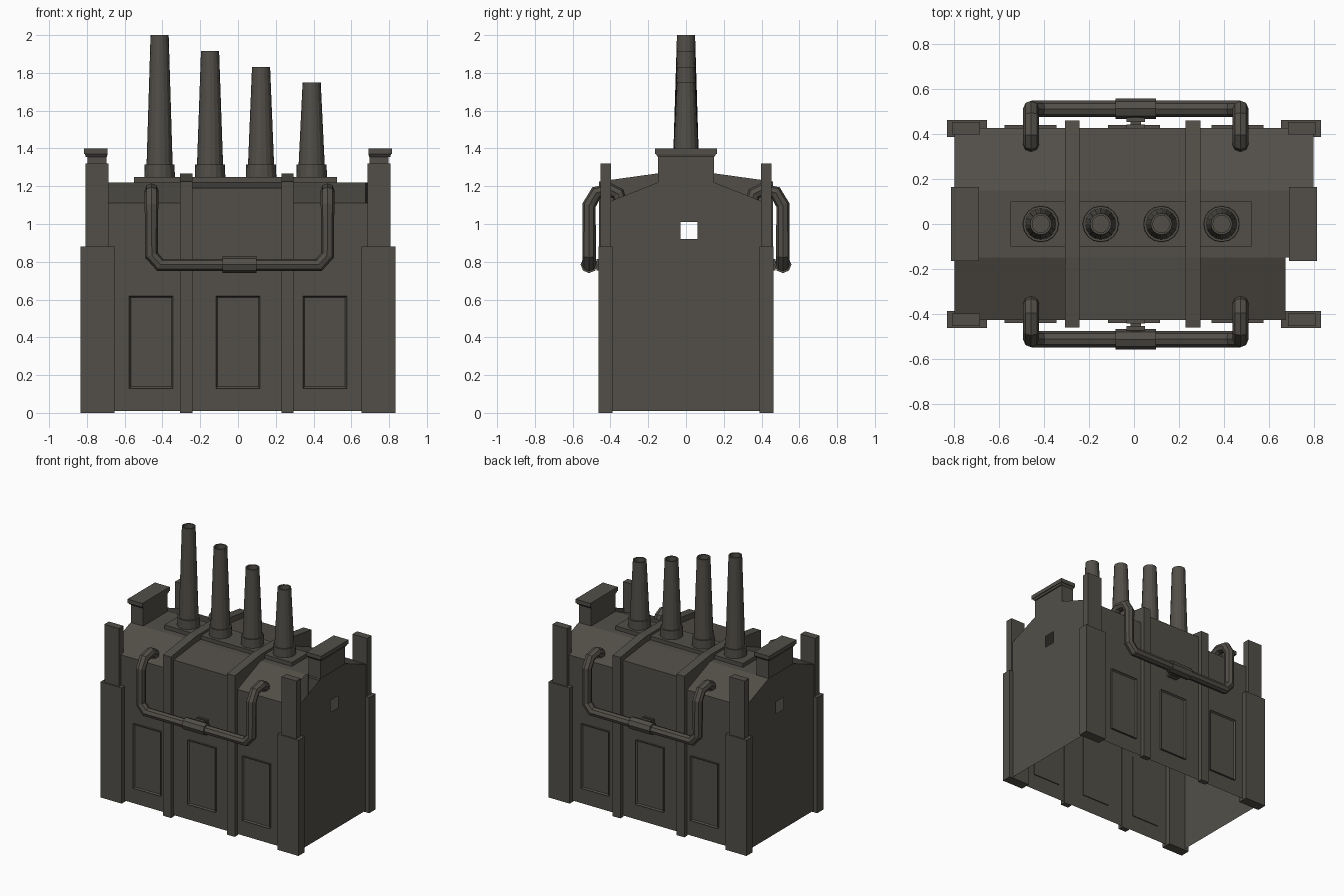
import bpy, bmesh, math
from mathutils import Vector

if "Cube" in bpy.data.objects:
    bpy.data.objects.remove(bpy.data.objects["Cube"])

mat = bpy.data.materials.new("dark_warm_grey")
mat.diffuse_color = (0.085, 0.078, 0.066, 1)
mat.use_nodes = True
mat.node_tree.nodes["Principled BSDF"].inputs["Base Color"].default_value = mat.diffuse_color


def finish(name, bm):
    me = bpy.data.meshes.new(name)
    bm.to_mesh(me)
    bm.free()
    me.materials.append(mat)
    ob = bpy.data.objects.new(name, me)
    bpy.context.collection.objects.link(ob)
    return ob


def box(name, x, y, z, bottom=1.0):
    """Box from (min, max) pairs; bottom scales the lower face."""
    bm = bmesh.new()
    bmesh.ops.create_cube(bm, size=1)
    c = Vector(((x[0] + x[1]) / 2, (y[0] + y[1]) / 2, (z[0] + z[1]) / 2))
    s = Vector((abs(x[1] - x[0]), abs(y[1] - y[0]), z[1] - z[0]))
    for v in bm.verts:
        k = bottom if v.co.z < 0 else 1
        v.co = c + Vector((v.co.x * s.x * k, v.co.y * s.y * k, v.co.z * s.z))
    return finish(name, bm)


def profile(half_width, base, eave, ridge):
    left = [(-half_width, base), (-half_width, eave), (-0.15, ridge)]
    return left + [(-y, z) for y, z in reversed(left)]


def sheet(name, prof, x0, x1, skip=()):
    """Open shell swept along x."""
    bm = bmesh.new()
    a = [bm.verts.new((x0, *p)) for p in prof]
    b = [bm.verts.new((x1, *p)) for p in prof]
    for i in range(len(prof) - 1):
        if i not in skip:
            bm.faces.new((a[i], b[i], b[i + 1], a[i + 1]))
    return finish(name, bm)


# Hollow walls and roof, lower end bays and a taller middle bay
low = profile(0.427, 0.01, 1.11, 1.22)
high = profile(0.427, 0.01, 1.19, 1.222)
sheet("middle_bay", high, -0.27, 0.265)
sheet("left_bay", low, -0.80, -0.27)
sheet("right_bay", low, 0.265, 0.675)
sheet("right_end_strip", low, 0.675, 0.80, skip=(1,))  # open roof patch

for side in (-1, 1):
    # Gable wall with a small square opening
    bm = bmesh.new()
    vs = [bm.verts.new((side * 0.80, *p)) for p in low]
    bm.faces.new(vs if side > 0 else vs[::-1])
    for co, no in (((0, -0.03, 0), (0, 1, 0)), ((0, 0.06, 0), (0, 1, 0)),
                   ((0, 0, 0.92), (0, 0, 1)), ((0, 0, 1.01), (0, 0, 1))):
        bmesh.ops.bisect_plane(bm, geom=bm.verts[:] + bm.edges[:] + bm.faces[:],
                               plane_co=co, plane_no=no)
    hole = []
    for f in bm.faces:
        c = f.calc_center_median()
        if -0.03 < c.y < 0.06 and 0.92 < c.z < 1.01:
            hole.append(f)
    bmesh.ops.delete(bm, geom=hole, context='FACES_ONLY')
    finish("gable_wall", bm)

    # Gable block and cap
    box("gable_block", (side * 0.695, side * 0.797), (-0.148, 0.148), (1.2, 1.36))
    box("gable_cap_under", (side * 0.69, side * 0.81), (-0.16, 0.16), (1.355, 1.37), 0.93)
    box("gable_cap", (side * 0.69, side * 0.815), (-0.165, 0.165), (1.37, 1.40))

    # Stepped corner posts
    for s in (-1, 1):
        box("corner_post_lower", (side * 0.655, side * 0.833), (s * 0.388, s * 0.463), (0, 0.88))
        box("corner_post_upper", (side * 0.685, side * 0.808), (s * 0.398, s * 0.453), (0.88, 1.32))

# Arched ribs over the walls and roof
for x0, x1 in ((-0.308, -0.242), (0.23, 0.295)):
    outer = profile(0.46, 0.0, 1.225, 1.268)
    inner = profile(0.42, 0.0, 1.10, 1.21)
    bm = bmesh.new()
    rings = [[bm.verts.new((x, *p)) for p in pr] for x in (x0, x1) for pr in (outer, inner)]
    o0, i0, o1, i1 = rings
    for k in range(5):
        for a, b in ((o0, o1), (o1, i1), (i1, i0), (i0, o0)):
            bm.faces.new((a[k], b[k], b[k + 1], a[k + 1]))
    for k in (0, 5):
        bm.faces.new((o0[k], i0[k], i1[k], o1[k]))
    bmesh.ops.recalc_face_normals(bm, faces=bm.faces[:])
    finish("rib", bm)

# Framed wall panels
for s in (-1, 1):
    for cx in (-0.46, 0, 0.46):
        ob = box("wall_panel", (cx - 0.116, cx + 0.116), (s * 0.42, s * 0.441), (0.13, 0.62))
        bm = bmesh.new()
        bm.from_mesh(ob.data)
        bm.normal_update()
        face = [f for f in bm.faces if f.normal.y * s > 0.9]
        bmesh.ops.inset_region(bm, faces=face, thickness=0.012)
        bmesh.ops.translate(bm, verts=face[0].verts[:], vec=(0, -s * 0.011, 0))
        bm.to_mesh(ob.data)
        bm.free()

# Roof plate and four tapered chimneys
box("chimney_plate", (-0.55, 0.523), (-0.10, 0.10), (1.2, 1.25))
N = 16
for cx, top in ((-0.415, 2.0), (-0.148, 1.915), (0.122, 1.83), (0.39, 1.75)):
    rings = []
    bm = bmesh.new()
    for r, z in ((0.081, 1.245), (0.079, 1.315), (0.069, 1.315), (0.048, top),
                 (0.038, top), (0.038, top - 0.08)):
        rings.append([bm.verts.new((cx + r * math.cos(2 * math.pi * i / N),
                                    r * math.sin(2 * math.pi * i / N), z)) for i in range(N)])
    for a, b in zip(rings, rings[1:]):
        for i in range(N):
            j = (i + 1) % N
            bm.faces.new((a[i], a[j], b[j], b[i]))
    bm.faces.new(rings[-1])
    finish("chimney", bm)


def pipe(name, pts, radius):
    """Eight-sided tube along a path, turned into a mesh."""
    cu = bpy.data.curves.new(name, 'CURVE')
    cu.dimensions = '3D'
    cu.bevel_depth = radius
    cu.bevel_resolution = 2
    cu.use_fill_caps = True
    sp = cu.splines.new('POLY')
    sp.points.add(len(pts) - 1)
    for p, co in zip(sp.points, pts):
        p.co = (*co, 1)
    tmp = bpy.data.objects.new(name + "_path", cu)
    bpy.context.collection.objects.link(tmp)
    dg = bpy.context.evaluated_depsgraph_get()
    bm = bmesh.new()
    bm.from_mesh(bpy.data.meshes.new_from_object(tmp.evaluated_get(dg)))
    bpy.data.objects.remove(tmp)
    for f in bm.faces:
        f.smooth = False
    bmesh.ops.remove_doubles(bm, verts=bm.verts[:], dist=0.0005)
    bmesh.ops.recalc_face_normals(bm, faces=bm.faces[:])
    finish(name, bm)


# Side pipes with coupling and wall bracket
M = 0.008
for s in (-1, 1):
    half = [(0.466, 0.345, 1.11), (0.466, 0.36, 1.16), (0.466, 0.40, 1.18),
            (0.466, 0.475, 1.165), (0.466, 0.513, 1.10),
            (0.466, 0.513, 0.835), (0.42, 0.513, 0.783)]
    path = [(M - x, s * y, z) for x, y, z in half]
    path += [(M + x, s * y, z) for x, y, z in reversed(half)]
    pipe("side_pipe", path, 0.036)
    pipe("pipe_coupling", [(M - 0.09, s * 0.513, 0.785), (M + 0.09, s * 0.513, 0.785)], 0.045)
    box("pipe_bracket", (M - 0.023, M + 0.023), (s * 0.425, s * 0.50), (0.765, 0.805))
    box("bracket_flange", (M - 0.042, M + 0.042), (s * 0.455, s * 0.475), (0.755, 0.815))
    box("bracket_wall_plate", (M - 0.042, M + 0.042), (s * 0.425, s * 0.442), (0.755, 0.815))
